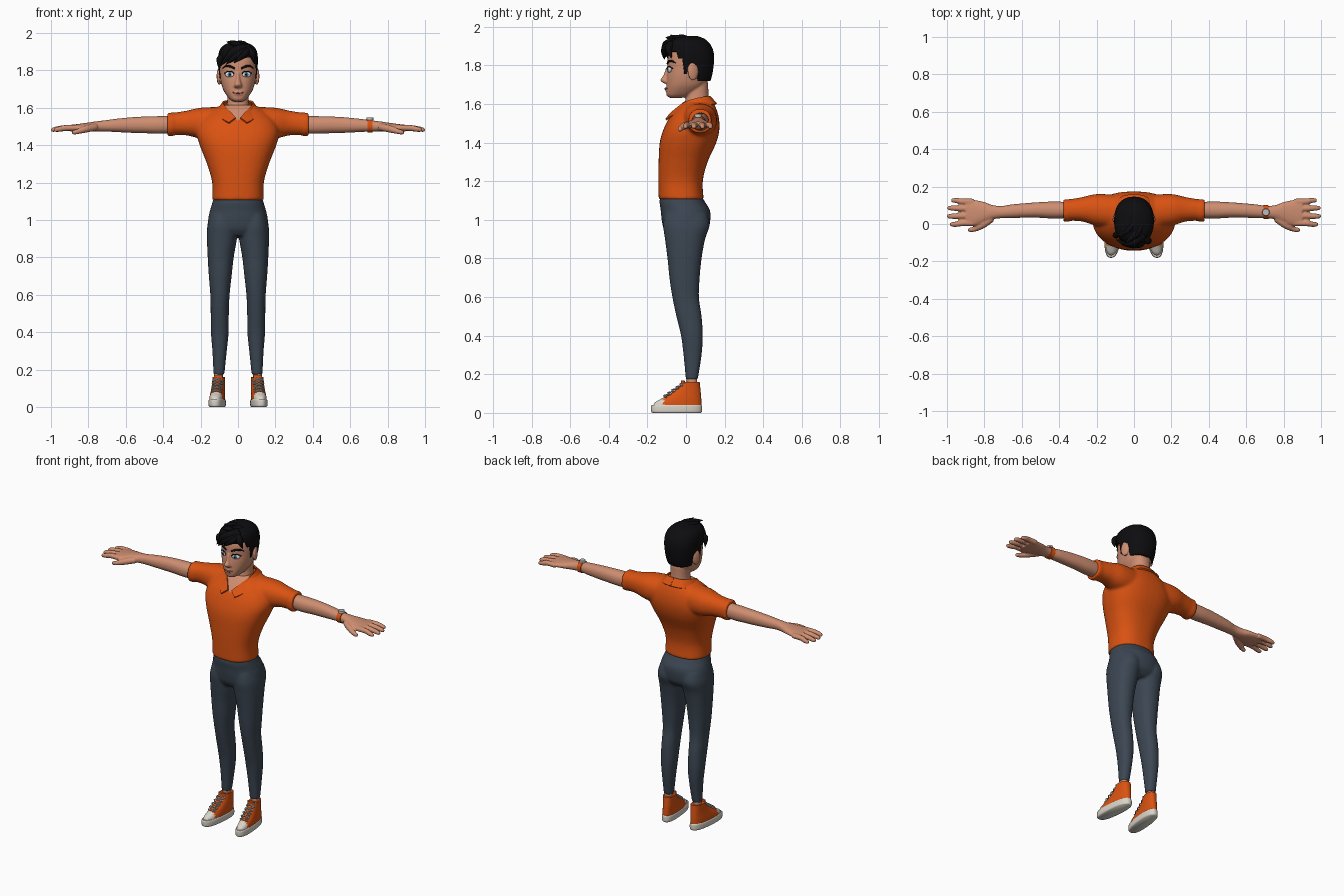
import bpy, bmesh, math
from mathutils import Vector, Matrix


def mat(name, r, g, b):
    m = bpy.data.materials.new(name)
    m.diffuse_color = (r, g, b, 1)
    return m


SKIN = mat("skin", .62, .27, .165)
ORANGE = mat("orange cloth", .70, .085, .006)
SLATE = mat("slate trousers", .045, .062, .085)
BLACK = mat("black hair", .004, .004, .005)
CREAM = mat("cream rubber", .70, .66, .58)
GREY = mat("light grey", .50, .50, .50)
WHITE = mat("eye white", .80, .80, .80)
BLUE = mat("iris blue", .08, .22, .32)
LIP = mat("lip", .42, .13, .09)


def catmull(rows, sub):
    """Smooth curve through rows of numbers."""
    p = [rows[0]] + list(rows) + [rows[-1]]
    out = []
    for i in range(1, len(p) - 2):
        for k in range(sub):
            t = k / sub
            out.append([.5 * (2 * b + (c - a) * t + (2 * a - 5 * b + 4 * c - d) * t * t
                              + (3 * b - a - 3 * c + d) * t ** 3)
                        for a, b, c, d in zip(p[i - 1], p[i], p[i + 1], p[i + 2])])
    return out + [list(rows[-1])]


def skin_rings(bm, rings):
    vs = [[bm.verts.new(c) for c in r] for r in rings]
    n = len(vs[0])
    for a, b in zip(vs, vs[1:]):
        for i in range(n):
            bm.faces.new((a[i], a[(i + 1) % n], b[(i + 1) % n], b[i]))
    bm.faces.new(vs[0][::-1])
    bm.faces.new(vs[-1])


def loft(bm, rows, axis=2, power=2.2, seg=40, sub=5):
    """rows: position on axis, then min/max on the two following axes."""
    rings = []
    for pos, a0, a1, b0, b1 in catmull(rows, sub):
        ring = []
        for i in range(seg):
            t = 2 * math.pi * i / seg
            c, s = [math.copysign(abs(f) ** (2 / power), f) for f in (math.cos(t), math.sin(t))]
            v = [0, 0, 0]
            v[axis] = pos
            v[(axis + 1) % 3] = (a0 + a1) / 2 + c * (a1 - a0) / 2
            v[(axis + 2) % 3] = (b0 + b1) / 2 + s * (b1 - b0) / 2
            ring.append(v)
        rings.append(ring)
    skin_rings(bm, rings)


def sym(rows):
    return [(z, -w, w, y0, y1) for z, w, y0, y1 in rows]


def tube(bm, pts, seg=10, sub=5, ref=(0, 1, .3)):
    """pts: x, y, z, radius."""
    p = catmull(pts, sub)
    rings = []
    for i, q in enumerate(p):
        d = Vector(p[min(i + 1, len(p) - 1)][:3]) - Vector(p[max(i - 1, 0)][:3])
        u = d.cross(Vector(ref)).normalized()
        w = d.cross(u).normalized()
        rings.append([Vector(q[:3]) + q[3] * (u * math.cos(2 * math.pi * k / seg) + w * math.sin(2 * math.pi * k / seg))
                      for k in range(seg)])
    skin_rings(bm, rings)


def blob(bm, centre, radii, turn=0):
    m = Matrix.Translation(centre) @ Matrix.Rotation(math.radians(turn), 4, 'Z') @ Matrix.Diagonal((*radii, 1))
    bmesh.ops.create_uvsphere(bm, u_segments=24, v_segments=14, radius=1, matrix=m)


def part(name, bm, *mats, mirror=False, voxel=0, smooth=0, solid=0, rule=None):
    bmesh.ops.recalc_face_normals(bm, faces=bm.faces)
    me = bpy.data.meshes.new(name)
    bm.to_mesh(me)
    ob = bpy.data.objects.new(name, me)
    bpy.context.collection.objects.link(ob)
    if mirror:
        ob.modifiers.new("mirror", 'MIRROR').use_mirror_merge = False
    if voxel:
        r = ob.modifiers.new("blend", 'REMESH')
        r.mode, r.voxel_size = 'VOXEL', voxel
    if smooth:
        s = ob.modifiers.new("smooth", 'SMOOTH')
        s.factor, s.iterations = .5, smooth
    if solid:
        s = ob.modifiers.new("thickness", 'SOLIDIFY')
        s.thickness, s.offset = solid, 0
    dg = bpy.context.evaluated_depsgraph_get()
    baked = bpy.data.meshes.new_from_object(ob.evaluated_get(dg))
    ob.modifiers.clear()
    ob.data = baked
    baked.materials.clear()
    for m in mats:
        baked.materials.append(m)
    for f in baked.polygons:
        f.material_index = rule(f.center) if rule else 0
    baked.shade_smooth()
    baked.set_sharp_from_angle(angle=math.radians(50))
    return ob


# shirt with sleeves and cuffs; skin shows in the open neck
bm = bmesh.new()
loft(bm, sym([(1.105, .138, -.142, .092), (1.2, .138, -.143, .087), (1.3, .166, -.142, .112),
              (1.4, .205, -.136, .157), (1.47, .222, -.116, .173), (1.53, .2, -.085, .17),
              (1.58, .15, -.045, .155), (1.615, .09, -.01, .135)]), power=2.4)
loft(bm, [(.08, -.03, .155, 1.42, 1.605), (.2, -.01, .16, 1.435, 1.6), (.28, .014, .143, 1.453, 1.583),
          (.378, .018, .127, 1.453, 1.569)], axis=0)
loft(bm, [(.347, .012, .133, 1.448, 1.575), (.378, .012, .133, 1.448, 1.573)], axis=0)
part("shirt", bm, ORANGE, SKIN, mirror=True, voxel=.008, smooth=6,
     rule=lambda c: int(c.y < .02 and c.z > 1.53 and abs(c.x) < (c.z - 1.526) * .9))

# folded collar, back centre to front point: upper edge, lower edge
bm = bmesh.new()
edge = catmull([(0, .122, 1.64, 0, .157, 1.6), (.05, .11, 1.638, .07, .14, 1.597),
                (.078, .06, 1.63, .107, .07, 1.588), (.07, 0, 1.61, .108, -.005, 1.565),
                (.045, -.042, 1.582, .086, -.065, 1.54), (.012, -.085, 1.545, .048, -.104, 1.518)], 5)
vs = [(bm.verts.new(e[:3]), bm.verts.new(e[3:])) for e in edge]
for a, b in zip(vs, vs[1:]):
    bm.faces.new((a[0], a[1], b[1], b[0]))
part("collar", bm, ORANGE, mirror=True, solid=.009)

# trousers
bm = bmesh.new()
loft(bm, sym([(.915, .1, -.09, .08), (.95, .155, -.115, .115), (1.0, .16, -.126, .126),
              (1.05, .15, -.131, .124), (1.09, .138, -.137, .1), (1.118, .131, -.134, .084)]))
loft(bm, [(.172, .073, .131, -.001, .061), (.3, .06, .137, -.013, .081), (.4, .05, .145, -.026, .087),
          (.5, .049, .146, -.05, .081), (.6, .045, .148, -.071, .067), (.7, .034, .156, -.086, .071),
          (.8, .023, .162, -.096, .081), (.9, .006, .166, -.109, .099), (.97, .004, .164, -.118, .122),
          (1.03, .01, .15, -.11, .11)])
part("trousers", bm, SLATE, mirror=True, voxel=.008, smooth=5)

# arms with hands
bm = bmesh.new()
loft(bm, [(.3, .035, .115, 1.464, 1.556), (.42, .029, .12, 1.461, 1.555), (.5, .033, .117, 1.464, 1.553),
          (.57, .034, .112, 1.466, 1.549), (.65, .032, .105, 1.47, 1.541), (.71, .031, .096, 1.473, 1.533),
          (.76, .024, .102, 1.472, 1.527), (.8, .008, .117, 1.473, 1.521), (.85, -.01, .128, 1.473, 1.514),
          (.9, -.012, .134, 1.474, 1.508)], axis=0)
for y, tip in ((.004, .985), (.043, 1.0), (.083, .998), (.12, .978)):
    end = y + (y - .06) * .1
    tube(bm, [(.86, y, 1.492, .016), (.92, y, 1.492, .0165), (tip - .03, end, 1.486, .0145),
              (tip - .006, end, 1.481, .011), (tip, end, 1.48, .004)], ref=(0, 0, 1))
tube(bm, [(.76, .03, 1.497, .02), (.81, -.005, 1.487, .02), (.85, -.026, 1.475, .015),
          (.88, -.032, 1.468, .012), (.888, -.033, 1.467, .004)], ref=(0, 0, 1))
part("arms", bm, SKIN, mirror=True, voxel=.005, smooth=4)

# wrist watch
bm = bmesh.new()
loft(bm, [(.692, .027, .102, 1.468, 1.54), (.72, .027, .1, 1.468, 1.538)], axis=0, sub=1)
part("watch_strap", bm, ORANGE)
bm = bmesh.new()
bmesh.ops.create_cone(bm, cap_ends=True, segments=28, radius1=.02, radius2=.018, depth=.014,
                      matrix=Matrix.Translation((.705, .063, 1.541)))
part("watch_face", bm, GREY)

# head with neck, nose and ears
bm = bmesh.new()
loft(bm, sym([(1.632, .024, -.085, -.02), (1.645, .044, -.1, .03), (1.67, .064, -.102, .07),
              (1.7, .081, -.101, .1), (1.74, .092, -.1, .12), (1.78, .097, -.096, .13), (1.82, .098, -.096, .135),
              (1.86, .095, -.09, .13), (1.9, .08, -.07, .11), (1.93, .05, -.03, .08)]), power=2.3)
loft(bm, sym([(1.55, .072, -.02, .125), (1.63, .057, -.002, .117), (1.71, .056, .005, .115)]))
loft(bm, sym([(1.79, .01, -.103, -.07), (1.75, .013, -.117, -.07), (1.725, .02, -.133, -.07),
              (1.712, .022, -.122, -.07), (1.706, .015, -.11, -.07)]), seg=24)
blob(bm, (.101, .036, 1.768), (.011, .028, .047), 18)
blob(bm, (0, -.097, 1.675), (.024, .012, .012))
head = part("head", bm, SKIN, mirror=True, voxel=.005, smooth=4)
bpy.context.view_layer.update()


def face(x, z, off):
    """Point in front of the face surface."""
    return Vector((x, head.ray_cast((x, -1, z), (0, 1, 0))[1].y - off, z))


# eyes, lashes, brows and mouth
bms = [bmesh.new() for _ in range(5)]
white, iris, pupil, brow, mouth = bms
blob(white, face(.045, 1.778, -.001), (.025, .008, .015), 20)
blob(iris, face(.044, 1.778, .004), (.0125, .005, .0125), 18)
blob(pupil, face(.0435, 1.778, .008), (.006, .003, .006), 18)
tube(brow, [(*face(x, z, .001), r) for x, z, r in ((.018, 1.81, .005), (.045, 1.822, .0065),
                                                   (.068, 1.822, .005), (.083, 1.81, .002))])
tube(brow, [(*face(x, z, .003), .003) for x, z in ((.02, 1.78), (.034, 1.793), (.054, 1.794), (.072, 1.783))])
tube(mouth, [(*face(x, z, 0), r) for x, z, r in ((-.001, 1.679, .005), (.014, 1.68, .005), (.028, 1.681, .002))])
for b, n, m in zip(bms, ("eyes", "irises", "pupils", "brows_and_lashes", "mouth"), (WHITE, BLUE, BLACK, BLACK, LIP)):
    part(n, b, m, mirror=True)


# hair cap, cut along a hairline, and swept locks
def hairline(x, y):
    if y < -.045:
        return 1.862 + .12 * x
    if y < -.018:
        return 1.835
    if y < .014:
        return 1.755
    return 1.80 if y < .058 else 1.718


bm = bmesh.new()
loft(bm, sym([(1.7, .08, -.09, .118), (1.74, .094, -.1, .133), (1.79, .102, -.104, .142), (1.84, .106, -.108, .146),
              (1.88, .105, -.11, .14), (1.915, .095, -.1, .122), (1.938, .07, -.075, .095),
              (1.952, .03, -.03, .06)]), power=2.3, seg=72)
for v in bm.verts:
    v.co.z = max(v.co.z, hairline(v.co.x, v.co.y))
part("hair_cap", bm, BLACK)
bm = bmesh.new()
for start, mid, end, r in (
        ((.06, -.06, 1.925), (-.02, -.1, 1.9), (-.095, -.085, 1.822), .026),
        ((.06, -.07, 1.92), (0, -.108, 1.885), (-.066, -.112, 1.83), .022),
        ((.065, -.07, 1.915), (.03, -.108, 1.885), (-.025, -.117, 1.838), .02),
        ((.05, -.07, 1.92), (.075, -.09, 1.89), (.088, -.075, 1.835), .02),
        ((.03, -.02, 1.925), (-.05, -.05, 1.92), (-.104, -.06, 1.86), .024),
        ((.04, 0, 1.93), (0, -.06, 1.938), (-.05, -.105, 1.945), .02),
        ((.02, .03, 1.93), (-.02, -.02, 1.943), (-.06, -.06, 1.953), .018),
        ((.05, .02, 1.93), (.03, -.03, 1.94), (0, -.08, 1.958), .017),
        ((-.07, -.04, 1.88), (-.097, -.06, 1.86), (-.1, -.055, 1.8), .018)):
    tube(bm, [(*start, r * .6), (*mid, r), (*end, .001)], seg=8)
part("hair_locks", bm, BLACK)

# shoes: sole, upper with pale toe cap, laces, ankle


def toe_out(b):
    for v in b.verts:
        v.co.x -= .09 * (v.co.y + .08)


bm = bmesh.new()
loft(bm, [(0, .076, .152, -.173, .078), (.008, .071, .157, -.18, .083), (.034, .071, .157, -.181, .083),
          (.042, .075, .153, -.177, .08)], power=2.5)
toe_out(bm)
part("shoe_soles", bm, CREAM, mirror=True)
bm = bmesh.new()
loft(bm, [(.03, .074, .154, -.172, .08), (.055, .075, .153, -.16, .08), (.075, .076, .151, -.125, .079),
          (.1, .077, .148, -.08, .077), (.13, .079, .146, -.043, .074), (.16, .08, .146, -.02, .071)], power=2.4)
toe_out(bm)
part("shoe_uppers", bm, ORANGE, CREAM, mirror=True, rule=lambda c: int(c.y < -.115 and c.z < .085))
bm = bmesh.new()
for i in range(5):
    z, y = .083 + .015 * i, -.113 + .021 * i
    for s in (-1, 1):
        tube(bm, [(.113 - s * .028, y + .012, z - .002, .004), (.113, y - .002, z + .006, .004),
                  (.113 + s * .028, y + .024, z + .012, .004)], seg=6)
toe_out(bm)
part("shoe_laces", bm, GREY, mirror=True)
bm = bmesh.new()
loft(bm, [(.12, .085, .137, -.028, .01), (.168, .088, .134, -.026, -.008)])
toe_out(bm)
part("shoe_tongues", bm, ORANGE, mirror=True)
bm = bmesh.new()
loft(bm, [(.12, .079, .129, .003, .058), (.2, .079, .126, .003, .056)])
part("ankles", bm, SKIN, mirror=True)
